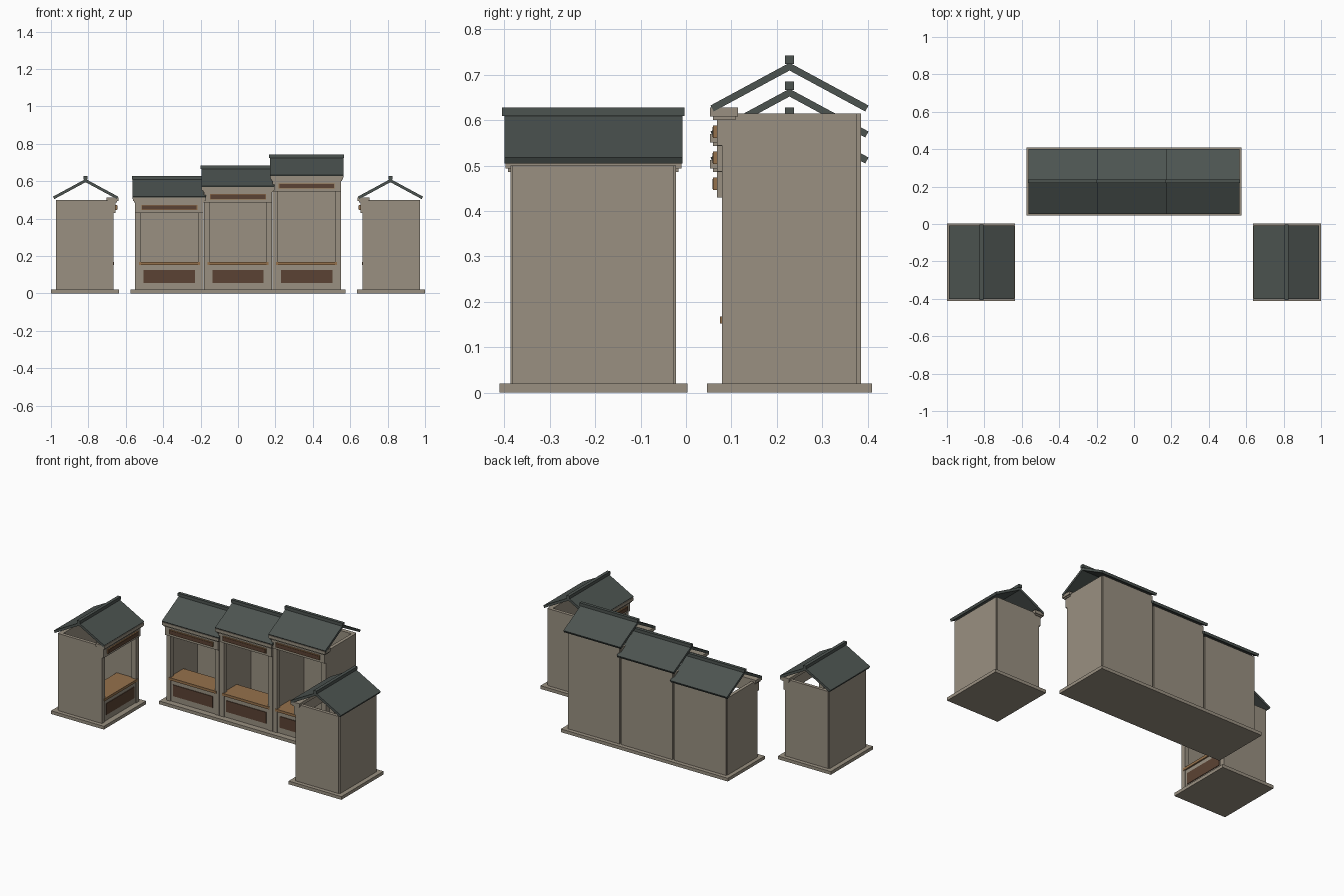
import bpy, math
from mathutils import Matrix, Vector

if "Cube" in bpy.data.objects:
    bpy.data.objects.remove(bpy.data.objects["Cube"])

def mat(name, col):
    m = bpy.data.materials.new(name)
    m.diffuse_color = (*col, 1)
    m.use_nodes = True
    m.node_tree.nodes["Principled BSDF"].inputs["Base Color"].default_value = m.diffuse_color
    return m

STONE = mat("beige_stone", (0.32, 0.28, 0.22))
SLATE = mat("dark_slate", (0.073, 0.088, 0.081))
WOOD = mat("light_wood", (0.30, 0.165, 0.072))
DARK = mat("dark_wood", (0.105, 0.055, 0.033))

def prism(name, profile, half_w, m, frame):
    """Extrude a (y, z) outline along x from -half_w to half_w."""
    n = len(profile)
    verts = [frame @ Vector((x, y, z)) for x in (-half_w, half_w) for y, z in profile]
    faces = [tuple(range(n))[::-1], tuple(range(n, 2 * n))]
    faces += [(i, (i + 1) % n, n + (i + 1) % n, n + i) for i in range(n)]
    me = bpy.data.meshes.new(name)
    me.from_pydata(verts, [], faces)
    me.materials.append(m)
    ob = bpy.data.objects.new(name, me)
    bpy.context.collection.objects.link(ob)
    return ob

def box(name, x0, x1, y0, y1, z0, z1, m, frame):
    f = frame @ Matrix.Translation(((x0 + x1) / 2, 0, 0))
    return prism(name, [(y0, z0), (y1, z0), (y1, z1), (y0, z1)], (x1 - x0) / 2, m, f)

def stall(tag, frame, rise):
    """One bay: local front wall plane at y = 0 facing -y, depth 0.305."""
    def part(name, x0, x1, y0, y1, z0, z1, m):
        box(tag + "_" + name, x0, x1, y0, y1, z0, z1, m, frame)
    top = 0.50 + rise
    # walls and front posts
    for side, s in (("left", -1), ("right", 1)):
        part(side + "_wall", *sorted((s * 0.162, s * 0.1825)), 0.02, 0.297, 0.02, top, STONE)
        part(side + "_post", *sorted((s * 0.1525, s * 0.1825)), 0, 0.03, 0.02, top, STONE)
    part("back_wall", -0.178, 0.178, 0.28, 0.306, 0.02, top, STONE)
    # lintel, cornice and sign
    part("lintel", -0.1825, 0.1825, -0.011, 0.03, 0.43 + rise, top, STONE)
    part("cornice_step", -0.188, 0.188, -0.019, 0.03, 0.486 + rise, 0.494 + rise, STONE)
    part("cornice", -0.194, 0.194, -0.026, 0.036, 0.494 + rise, 0.513 + rise, STONE)
    part("sign_board", -0.15, 0.15, -0.019, -0.011, 0.446 + rise, 0.474 + rise, WOOD)
    part("sign_face", -0.146, 0.146, -0.021, -0.019, 0.449 + rise, 0.471 + rise, DARK)
    # counter
    part("counter_front", -0.1525, 0.1525, 0.005, 0.025, 0.02, 0.152, STONE)
    part("counter_panel", -0.137, 0.137, 0.001, 0.005, 0.056, 0.126, DARK)
    part("counter_top", -0.163, 0.163, -0.004, 0.14, 0.152, 0.168, WOOD)
    # pitched roof: two slabs and a ridge cap
    ridge_y, ridge_z, run, drop, t = 0.149, 0.612 + rise, 0.174, 0.094, 0.015
    ln = math.hypot(run, drop)
    for name, s in (("front", -1), ("back", 1)):
        ey, ez = ridge_y + s * run, ridge_z - drop
        ny, nz = -s * drop / ln * t, -run / ln * t
        prof = [(ridge_y, ridge_z), (ey, ez), (ey + ny, ez + nz), (ridge_y, ridge_z - t * ln / run)]
        if s > 0:
            prof.reverse()
        prism(tag + "_" + name + "_roof", prof, 0.196, SLATE, frame)
    part("ridge_cap", -0.201, 0.201, 0.139, 0.159, 0.609 + rise, 0.628 + rise, SLATE)

I = Matrix.Identity(4)
# central row of three stepped bays on a shared plinth
box("row_plinth", -0.575, 0.575, 0.046, 0.41, 0, 0.02, STONE, I)
for i, tag in enumerate(("low_bay", "middle_bay", "high_bay")):
    stall(tag, Matrix.Translation(((i - 1) * 0.367, 0.079, 0)), 0.0573 * i)

# two single stalls facing inward
for tag, s in (("left_stall", -1), ("right_stall", 1)):
    frame = Matrix.Translation((s * 0.666, -0.204, 0)) @ Matrix.Rotation(-s * math.pi / 2, 4, 'Z')
    box(tag + "_plinth", -0.207, 0.207, -0.03, 0.334, 0, 0.02, STONE, frame)
    stall(tag, frame, 0)
